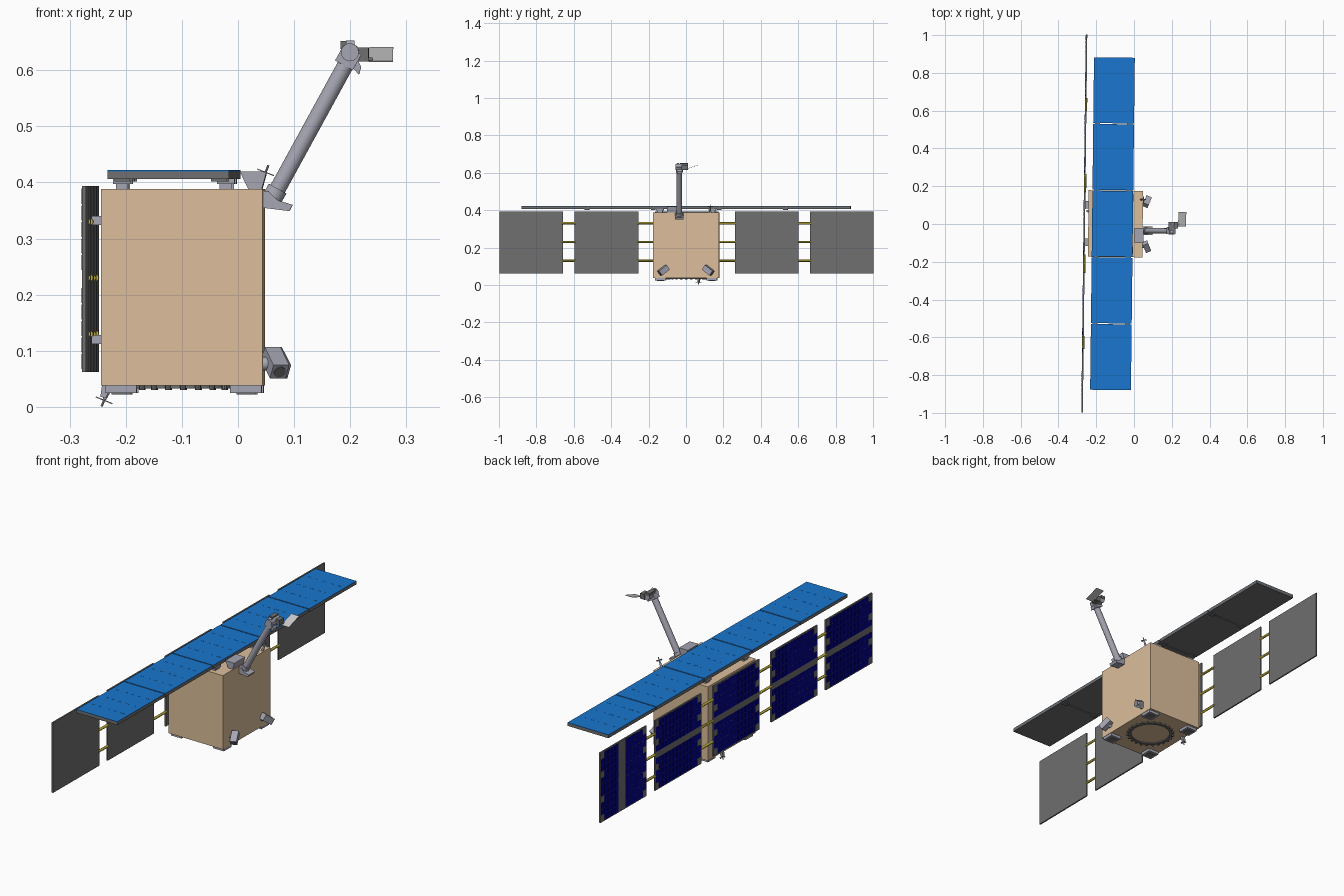
import bpy, bmesh, math
from mathutils import Matrix, Vector

if "Cube" in bpy.data.objects:
    bpy.data.objects.remove(bpy.data.objects["Cube"])

YAW = Matrix.Rotation(-0.0117, 4, 'Z')   # whole craft sits slightly turned


def material(name, rgb):
    m = bpy.data.materials.new(name)
    m.diffuse_color = (*rgb, 1)
    m.use_nodes = True
    m.node_tree.nodes["Principled BSDF"].inputs["Base Color"].default_value = m.diffuse_color
    return m


TAN = material("tan_blanket", (0.72, 0.52, 0.33))
BLUE = material("blue_face", (0.01, 0.18, 0.62))
CELL = material("cell_blue", (0.0, 0.0, 0.28))
DARK = material("panel_grey", (0.16, 0.16, 0.16))
GOLD = material("gold_rod", (0.55, 0.45, 0.05))
METAL = material("metal", (0.38, 0.38, 0.45))
PALE = material("pale_plate", (0.75, 0.75, 0.75))


def aim(direction, at):
    return Matrix.Translation(at) @ Vector(direction).to_track_quat('Z', 'Y').to_matrix().to_4x4()


def box(bm, x, y, z, frame=None):
    """Box from three (min, max) ranges, optionally inside a frame."""
    c = [(a + b) / 2 for a, b in (x, y, z)]
    s = [b - a for a, b in (x, y, z)]
    m = Matrix.Translation(c) @ Matrix.Diagonal((*s, 1))
    bmesh.ops.create_cube(bm, size=1, matrix=(frame @ m) if frame else m)


def rod(bm, p0, p1, r, r2=None, seg=24):
    p0, p1 = Vector(p0), Vector(p1)
    bmesh.ops.create_cone(bm, cap_ends=True, segments=seg, radius1=r, radius2=r if r2 is None else r2,
                          depth=(p1 - p0).length, matrix=aim(p1 - p0, (p0 + p1) / 2))


def plate(bm, profile, y0, y1):
    """Extrude an x-z outline along y."""
    f = bm.faces.new([bm.verts.new((x, y0, z)) for x, z in profile])
    ext = bmesh.ops.extrude_face_region(bm, geom=[f])
    bmesh.ops.translate(bm, vec=(0, y1 - y0, 0),
                        verts=[v for v in ext["geom"] if isinstance(v, bmesh.types.BMVert)])


def finish(bm, name, mat, smooth=False):
    bmesh.ops.recalc_face_normals(bm, faces=bm.faces)
    bm.transform(YAW)
    me = bpy.data.meshes.new(name)
    bm.to_mesh(me)
    bm.free()
    ob = bpy.data.objects.new(name, me)
    bpy.context.collection.objects.link(ob)
    me.materials.append(mat)
    if smooth:
        bpy.context.view_layer.objects.active = ob
        ob.select_set(True)
        bpy.ops.object.shade_smooth_by_angle()
        ob.select_set(False)
    return ob


# Main body
bm = bmesh.new()
box(bm, (-0.242, 0.046), (-0.176, 0.176), (0.038, 0.388))
finish(bm, "body", TAN)

# Solar wing: five panels with raised cells on the rear face
WING_Y = (-0.83, -0.428, 0.0, 0.428, 0.83)
bm = bmesh.new()
for y in WING_Y:
    box(bm, (-0.266, -0.259), (y - 0.17, y + 0.17), (0.062, 0.394))
finish(bm, "solar_panels", DARK)

bm = bmesh.new()
N, M = 13, 11
for y in WING_Y:
    py, pz = 0.332 / N, 0.324 / M
    for i in range(N):
        for j in range(M):
            strip = i in (6, 7) if y > 0.7 else j == 5
            corner = i in (0, N - 1) and j in (0, 3, 7, M - 1)
            if strip or corner:
                continue
            cy, cz = y - 0.166 + (i + 0.5) * py, 0.066 + (j + 0.5) * pz
            box(bm, (-0.2675, -0.2655), (cy - py * .46, cy + py * .46), (cz - pz * .46, cz + pz * .46))
finish(bm, "solar_cells", CELL)

# Rods joining the panels
bm = bmesh.new()
for s in (-1, 1):
    for a, b in ((0.165, 0.262), (0.595, 0.665)):
        for z in (0.13, 0.23, 0.33):
            rod(bm, (-0.261, s * a, z), (-0.261, s * b, z), 0.006, seg=12)
finish(bm, "wing_rods", GOLD, True)

# Blocks holding the wing to the body
bm = bmesh.new()
for y in (-0.1, 0.1):
    for z in (0.12, 0.332):
        box(bm, (-0.26, -0.24), (y - 0.02, y + 0.02), (z - 0.008, z + 0.008))
finish(bm, "wing_mounts", METAL)

# Flat antenna: five blue-topped panels with slots, hinges and standoffs
AX = (-0.222, -0.006)
slab, top, slots = bmesh.new(), bmesh.new(), bmesh.new()
for k in range(-2, 3):
    y = k * 0.353
    box(slab, AX, (y - 0.174, y + 0.174), (0.406, 0.42))
    box(top, AX, (y - 0.174, y + 0.174), (0.4195, 0.422))
    for row in (-0.09, 0, 0.09):
        for i in range(5):
            x = -0.19 + i * 0.038
            box(slots, (x - 0.009, x + 0.009), (y + row - 0.0015, y + row + 0.0015), (0.421, 0.4226))
finish(slab, "antenna_panels", DARK)
finish(top, "antenna_faces", BLUE)
finish(slots, "antenna_slots", BLUE)

bm = bmesh.new()
for y in (-0.53, -0.1765, 0.1765, 0.53):
    for x in (-0.2, -0.028):
        box(bm, (x - 0.014, x + 0.014), (y - 0.012, y + 0.012), (0.402, 0.419))
finish(bm, "antenna_hinges", DARK)

bm = bmesh.new()
for x in (-0.205, -0.02):
    for y in (-0.14, 0.14):
        box(bm, (x - 0.011, x + 0.011), (y - 0.015, y + 0.015), (0.386, 0.407))
        box(bm, (x - 0.016, x + 0.016), (y - 0.02, y + 0.02), (0.397, 0.407))
finish(bm, "antenna_standoffs", METAL)

# Arm: shoulder fairing, base bracket, tube and head
bm = bmesh.new()
plate(bm, [(0.004, 0.42), (0.052, 0.419), (0.043, 0.386), (0.02, 0.387)], -0.1, -0.02)
finish(bm, "arm_fairing", METAL)

bm = bmesh.new()
plate(bm, [(0.042, 0.386), (0.055, 0.384), (0.072, 0.368), (0.098, 0.36), (0.092, 0.349), (0.044, 0.355)],
      -0.058, -0.012)
finish(bm, "arm_bracket", METAL)

bm = bmesh.new()
rod(bm, (0.062, -0.035, 0.372), (0.194, -0.035, 0.613), 0.0145, seg=32)
rod(bm, (0.057, -0.035, 0.364), (0.071, -0.035, 0.389), 0.018, seg=32)
finish(bm, "arm_tube", METAL, True)

bm = bmesh.new()
tilt = Matrix.Translation((0.2, -0.03, 0.628)) @ Matrix.Rotation(math.radians(29), 4, 'Y')
box(bm, (-0.018, 0.018), (-0.02, 0.016), (-0.022, 0.01), tilt)
rod(bm, (0.2, -0.054, 0.632), (0.2, 0.012, 0.632), 0.016)
rod(bm, (0.193, -0.04, 0.645), (0.208, -0.04, 0.645), 0.008)
plate(bm, [(0.202, 0.608), (0.216, 0.592), (0.22, 0.606), (0.214, 0.618)], -0.045, -0.02)
finish(bm, "arm_head", METAL, True)

bm = bmesh.new()
box(bm, (0.183, 0.205), (-0.03, 0.014), (0.638, 0.652))
box(bm, (0.208, 0.233), (-0.02, 0.014), (0.616, 0.641))
box(bm, (0.23, 0.24), (-0.006, 0.006), (0.617, 0.623))
finish(bm, "head_units", DARK)

# Small tilted plate on the arm head
bm = bmesh.new()
frame = Matrix.Translation((0.234, 0, 0.618)) @ Matrix.Rotation(math.radians(18), 4, 'X')
box(bm, (0, 0.042), (-0.01, 0.07), (0, 0.0015), frame)
finish(bm, "head_plate", PALE)

# Two slanted sensors low on the body side
bm = bmesh.new()
lens = bmesh.new()
for s in (-1, 1):
    f = aim((0.3, s * 0.75, -0.6), (0.068, s * 0.12, 0.078))
    box(bm, (-0.015, 0.015), (-0.015, 0.015), (-0.028, 0.026), f)
    rod(bm, (0.04, s * 0.112, 0.076), (0.064, s * 0.118, 0.078), 0.012)
    rod(lens, f @ Vector((0, 0, 0.02)), f @ Vector((0, 0, 0.028)), 0.011)
finish(bm, "sensors", METAL)
finish(lens, "sensor_lenses", DARK, True)

# Feet under the four lower corners
bm = bmesh.new()
pads = bmesh.new()
for x in (-0.207, 0.016):
    for y in (-0.138, 0.138):
        box(bm, (x - 0.028, x + 0.028), (y - 0.028, y + 0.028), (0.025, 0.039))
        box(pads, (x - 0.017, x + 0.017), (y - 0.017, y + 0.017), (0.0225, 0.026))
finish(bm, "corner_feet", METAL)
finish(pads, "foot_pads", DARK)

# Docking ring with bolts
bm = bmesh.new()
profile = [(0.088, 0.039), (0.088, 0.033), (0.1, 0.033), (0.1, 0.039)]
vs = [bm.verts.new((r, 0, z)) for r, z in profile]
edges = [bm.edges.new((vs[i], vs[(i + 1) % 4])) for i in range(4)]
bmesh.ops.spin(bm, geom=vs + edges, cent=(0, 0, 0), axis=(0, 0, 1), angle=math.tau,
               steps=48, use_merge=True)
bmesh.ops.remove_doubles(bm, verts=bm.verts, dist=1e-5)
for i in range(24):
    a = math.tau * i / 24
    c, s = 0.104 * math.cos(a), 0.104 * math.sin(a)
    rod(bm, (c, s, 0.039), (c, s, 0.0305), 0.005, seg=8)
bm.transform(Matrix.Translation((-0.097, 0, 0)))
finish(bm, "docking_ring", DARK, True)


def whip(name, base, direction, length):
    """Small mast with crossed arms."""
    bm = bmesh.new()
    f = aim(direction, base)
    rod(bm, f @ Vector((0, 0, 0)), f @ Vector((0, 0, length * .65)), 0.006, 0.003, 12)
    rod(bm, f @ Vector((0, 0, length * .5)), f @ Vector((0, 0, length)), 0.002, seg=8)
    z = length * .7
    box(bm, (-0.016, 0.016), (-0.0025, 0.0025), (z - 0.001, z + 0.001), f)
    box(bm, (-0.0025, 0.0025), (-0.016, 0.016), (z - 0.001, z + 0.001), f)
    finish(bm, name, METAL)


# Upper and lower small antennas
whip("upper_whip", (0.036, 0.13, 0.388), (0.35, 0, 0.9), 0.046)
whip("lower_whip", (-0.229, 0.065, 0.037), (-0.38, 0, -0.92), 0.039)
bm = bmesh.new()
plate(bm, [(-0.242, 0.046), (-0.226, 0.039), (-0.236, 0.016), (-0.246, 0.018)], 0.058, 0.072)
finish(bm, "lower_whip_bracket", METAL)
